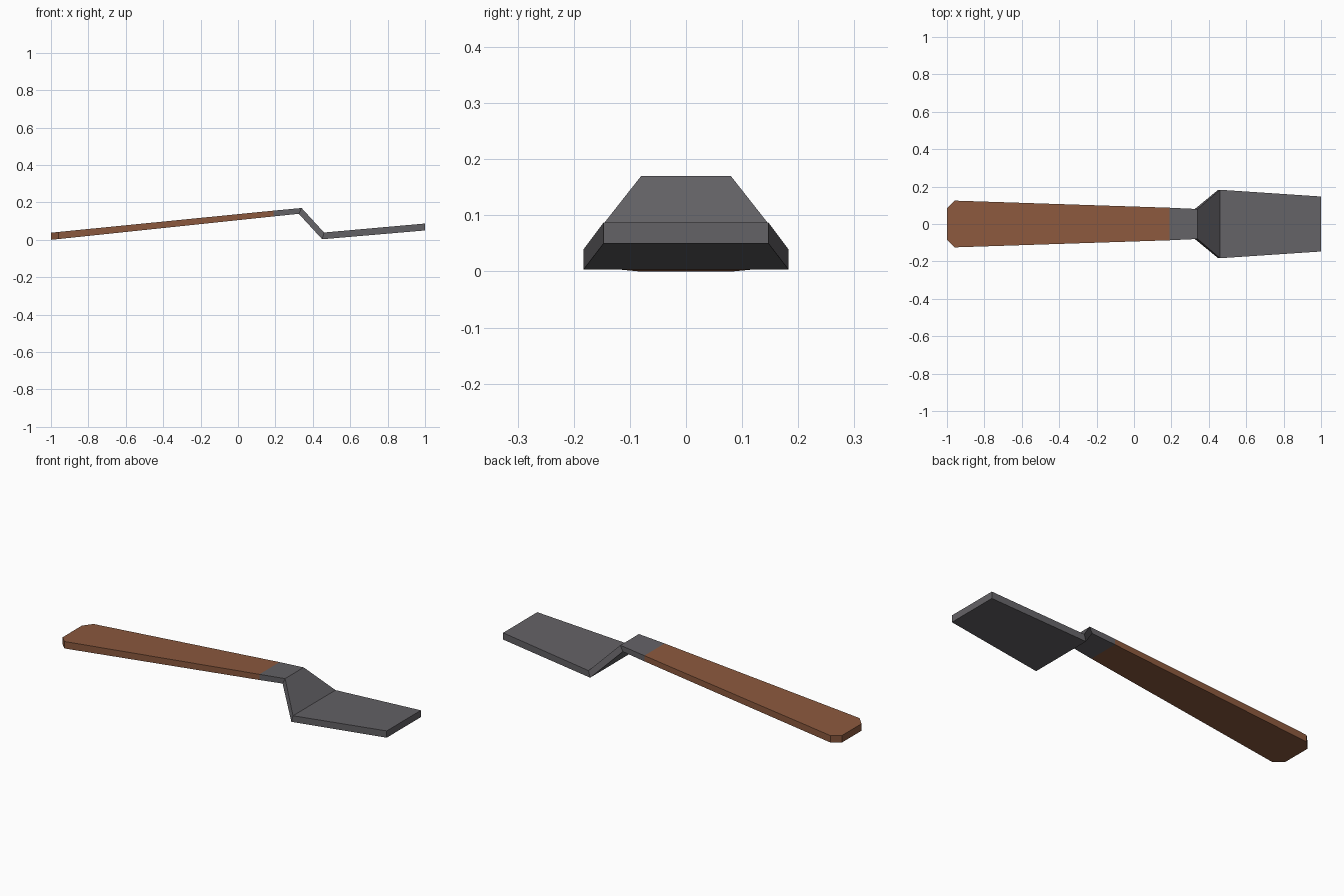
import bpy, bmesh

if "Cube" in bpy.data.objects:
    bpy.data.objects.remove(bpy.data.objects["Cube"])


def material(name, rgb):
    m = bpy.data.materials.new(name)
    m.diffuse_color = (*rgb, 1)
    m.use_nodes = True
    m.node_tree.nodes["Principled BSDF"].inputs["Base Color"].default_value = m.diffuse_color
    return m


def strip(name, stations, mat, cap_start, cap_end):
    """Loft a flat bar through (bottom x, bottom z, top x, top z, half width)."""
    bm = bmesh.new()
    rings = []
    for bx, bz, tx, tz, w in stations:
        pts = [(bx, -w, bz), (bx, w, bz), (tx, w, tz), (tx, -w, tz)]
        rings.append([bm.verts.new(p) for p in pts])
    for a, b in zip(rings, rings[1:]):
        for i in range(4):
            j = (i + 1) % 4
            bm.faces.new((a[i], a[j], b[j], b[i]))
    if cap_start:
        bm.faces.new(rings[0])
    if cap_end:
        bm.faces.new(rings[-1])
    bmesh.ops.recalc_face_normals(bm, faces=bm.faces)
    # open seam ends: make sure the normals point outward
    bm.normal_update()
    top = max(bm.faces, key=lambda f: abs(f.normal.z) * f.calc_area()
              * (f.calc_center_median().z + 1))
    mid = sum((v.co.z for v in rings[0] + rings[1]), 0.0) / 8
    first = [f for f in bm.faces if rings[0][2] in f.verts and rings[1][3] in f.verts
             and rings[0][3] in f.verts][0]
    if first.normal.z < 0:
        bmesh.ops.reverse_faces(bm, faces=bm.faces)
    me = bpy.data.meshes.new(name)
    bm.to_mesh(me)
    bm.free()
    me.materials.append(mat)
    ob = bpy.data.objects.new(name, me)
    bpy.context.collection.objects.link(ob)
    return ob


wood = material("brown wood", (0.26, 0.10, 0.048))
metal = material("grey metal", (0.127, 0.122, 0.133))

seam = (0.19, 0.125, 0.19, 0.156, 0.087)

# tapered wooden handle with clipped butt corners
strip("handle", [
    (-1.0, 0.0, -1.0, 0.038, 0.083),
    (-0.96, 0.004, -0.96, 0.042, 0.125),
    seam,
], wood, True, False)

# cranked neck and flaring blade
strip("blade", [
    seam,
    (0.325, 0.139, 0.34, 0.17, 0.08),
    (0.45, 0.003, 0.46, 0.039, 0.183),
    (1.0, 0.05, 1.0, 0.087, 0.147),
], metal, False, True)
